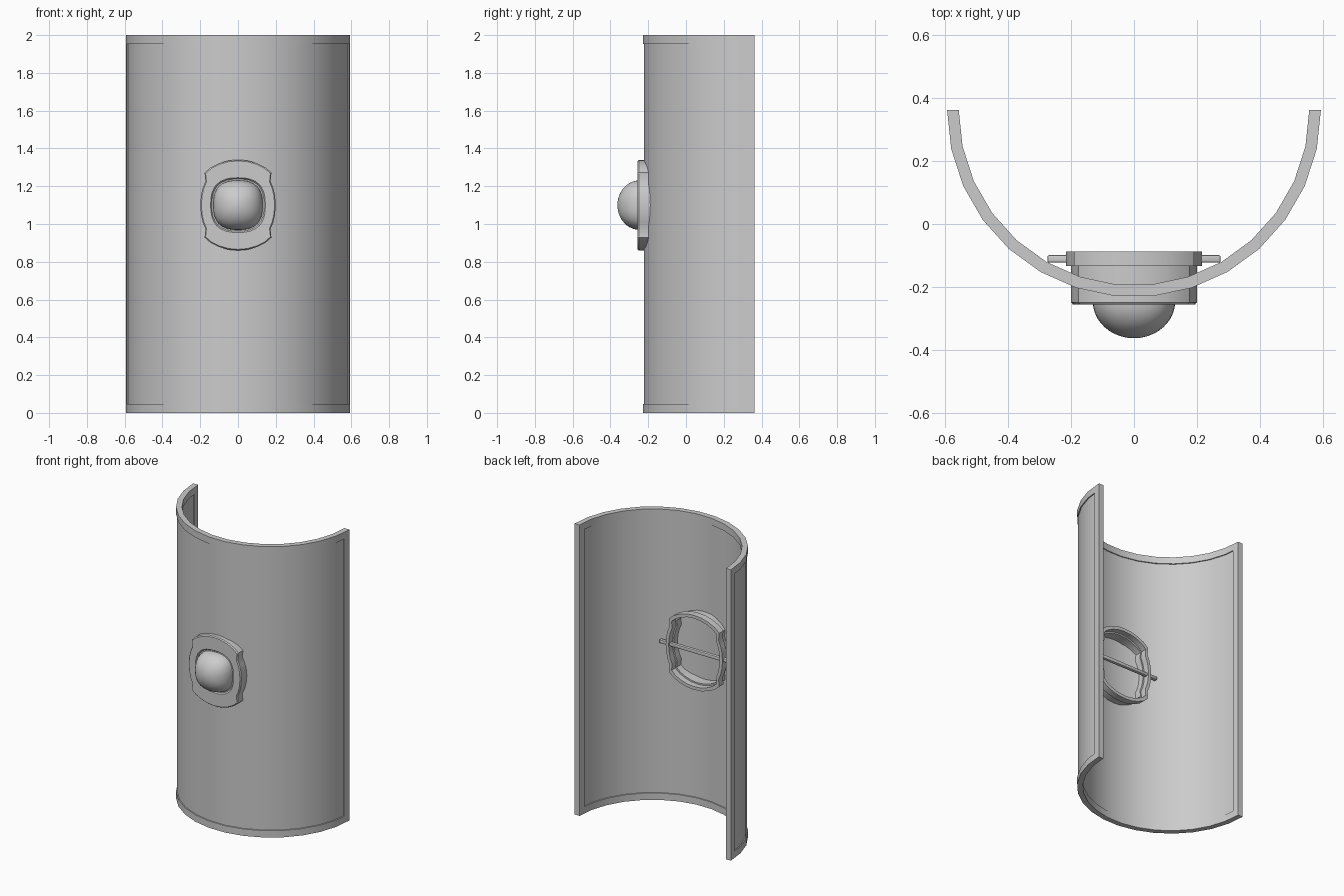
import bpy, bmesh
from math import sin, cos, atan2, pi, radians

if "Cube" in bpy.data.objects:
    bpy.data.objects.remove(bpy.data.objects["Cube"])

CY = 0.362      # centre of the shield's curve
BZ = 1.1        # height of the boss


def finish(bm, name, angle=30):
    bmesh.ops.recalc_face_normals(bm, faces=bm.faces[:])
    me = bpy.data.meshes.new(name)
    bm.to_mesh(me)
    bm.free()
    ob = bpy.data.objects.new(name, me)
    bpy.context.collection.objects.link(ob)
    bpy.ops.object.select_all(action='DESELECT')
    ob.select_set(True)
    bpy.context.view_layer.objects.active = ob
    bpy.ops.object.shade_smooth_by_angle(angle=radians(angle))
    return ob


# Curved shield body: 15 facets over a half circle, with a raised rim all round
def arc(r):
    p = [(r * sin(radians(a)), CY - r * cos(radians(a))) for a in range(-90, 91, 12)]

    def mix(a, b, t=0.4):
        return (a[0] + (b[0] - a[0]) * t, a[1] + (b[1] - a[1]) * t)
    return [p[0], mix(p[0], p[1])] + p[1:-1] + [mix(p[-1], p[-2]), p[-1]]


bm = bmesh.new()
zs = [0, 0.047, 1.953, 2]
layers = [[[bm.verts.new((x, y, z)) for x, y in arc(r)] for z in zs] for r in (0.594, 0.557)]
n = len(layers[0][0])
panels = [[], []]
for k, g in enumerate(layers):
    for j in range(3):
        for i in range(n - 1):
            f = bm.faces.new((g[j][i], g[j][i + 1], g[j + 1][i + 1], g[j + 1][i]))
            if j == 1 and 0 < i < n - 2:
                panels[k].append(f)
a, b = layers
for i in range(n - 1):
    for j in (0, 3):
        bm.faces.new((a[j][i], a[j][i + 1], b[j][i + 1], b[j][i]))
for j in range(3):
    for i in (0, n - 1):
        bm.faces.new((a[j][i], a[j + 1][i], b[j + 1][i], b[j][i]))
bmesh.ops.recalc_face_normals(bm, faces=bm.faces[:])
for faces in panels:
    bmesh.ops.inset_region(bm, faces=faces, thickness=0.001, depth=-0.006,
                           use_even_offset=True)
finish(bm, "shield_body")

# Boss outline: one quarter of the plate, mirrored into a full loop
quarter = [(.2, 0), (.196, .05), (.187, .09), (.172, .127), (.177, .172),
           (.145, .2), (.1, .222), (.05, .236), (0, .24)]
half = quarter + [(-x, z) for x, z in quarter[-2::-1]]
outline = half + [(x, -z) for x, z in half[-2:0:-1]]


def squircle(r, e=2.6):
    pts = []
    for x, z in outline:
        t = atan2(z, x)
        d = r / (abs(cos(t)) ** e + abs(sin(t)) ** e) ** (1 / e)
        pts.append((d * cos(t), d * sin(t)))
    return pts


def offset(d):
    return [(x * (1 + d / 0.2), z * (1 + d / 0.24)) for x, z in outline]


def loft(bm, rings, closed=False):
    loops = [[bm.verts.new((x, y, BZ + z)) for x, z in pts] for pts, y in rings]
    pairs = list(zip(loops, loops[1:])) + ([(loops[-1], loops[0])] if closed else [])
    m = len(outline)
    for p, q in pairs:
        for i in range(m):
            bm.faces.new((p[i], p[(i + 1) % m], q[(i + 1) % m], q[i]))
    return loops


# Boss: hollow wall behind, flat plate, narrow groove and rounded dome in front
bm = bmesh.new()
rings = [(offset(-.016), -.215), (offset(-.016), -.13), (offset(0), -.13),
         (offset(0), -.249), (offset(-.006), -.256),
         (squircle(.145), -.256), (squircle(.138), -.246), (squircle(.131), -.246)]
for k in range(1, 10):
    t = k / 10 * pi / 2
    rings.append((squircle(.131 * cos(t), 2.6 - .06 * k), -.246 - .117 * sin(t)))
loops = loft(bm, rings)
tip = bm.verts.new((0, -.363, BZ))
last = loops[-1]
for i in range(len(last)):
    bm.faces.new((last[i], last[(i + 1) % len(last)], tip))
finish(bm, "boss")

# Flange ring on the back of the boss
bm = bmesh.new()
loft(bm, [(offset(.016), -.134), (offset(.016), -.088),
          (offset(-.006), -.088), (offset(-.006), -.134)], closed=True)
finish(bm, "back_flange")

# Grip bar across the hollow
bm = bmesh.new()
bmesh.ops.create_cube(bm, size=1)
for v in bm.verts:
    v.co = (v.co.x * .55, -.111 + v.co.y * .024, BZ + v.co.z * .024)
bmesh.ops.bevel(bm, geom=bm.edges[:], offset=.005, segments=2, affect='EDGES', profile=0.5)
finish(bm, "grip_bar")
